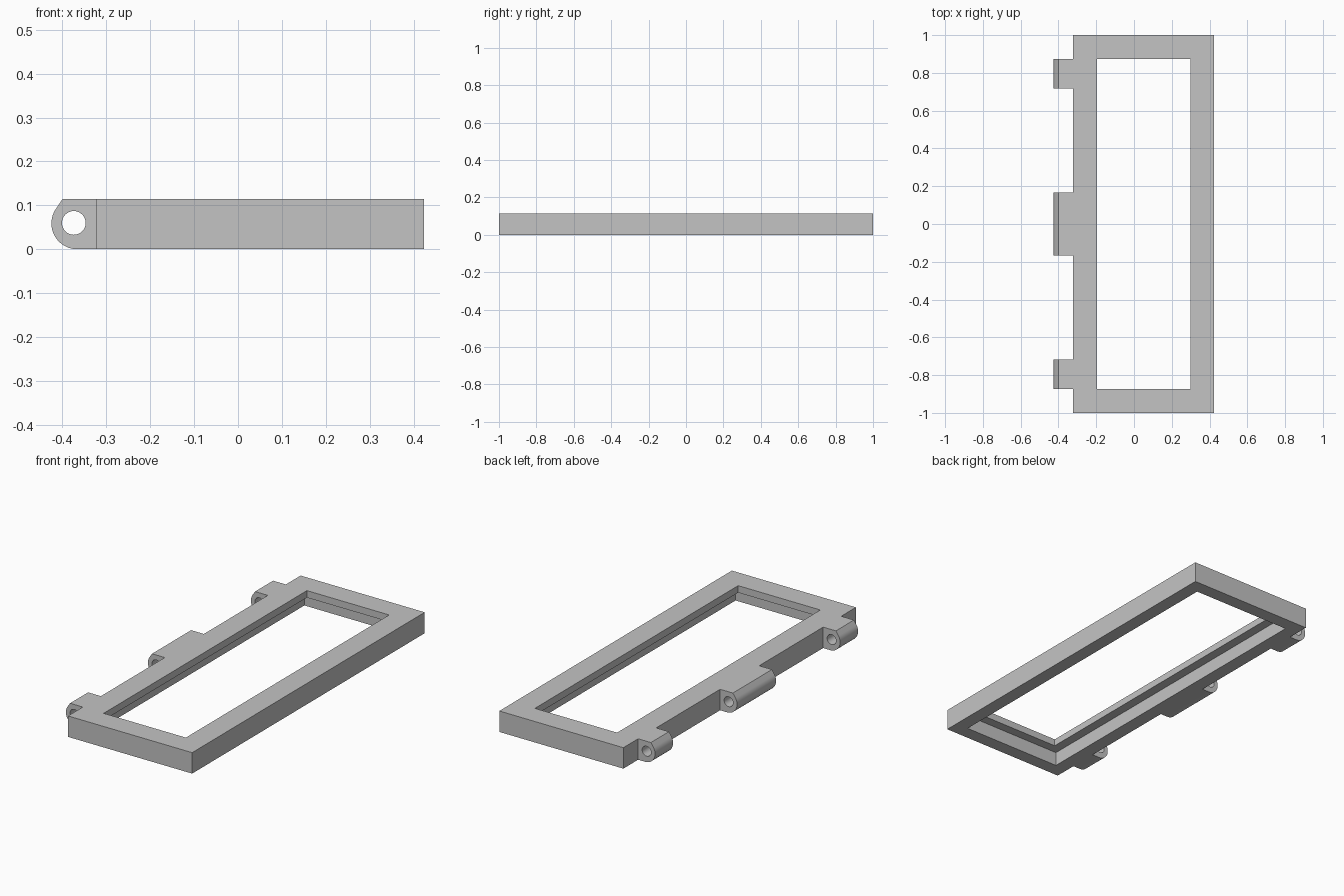
import bpy, bmesh
from math import radians, cos, sin, pi

old = bpy.data.objects.get("Cube")
if old:
    bpy.data.objects.remove(old, do_unlink=True)

grey = bpy.data.materials.new("plain grey")
grey.use_nodes = True
grey.diffuse_color = (0.55, 0.55, 0.55, 1)
grey.node_tree.nodes["Principled BSDF"].inputs["Base Color"].default_value = grey.diffuse_color

HEIGHT = 0.114
LEFT, RIGHT, HALF_LENGTH = -0.323, 0.424, 1.0


def finish(bm, name, smooth=False):
    bmesh.ops.recalc_face_normals(bm, faces=bm.faces[:])
    mesh = bpy.data.meshes.new(name)
    bm.to_mesh(mesh)
    bm.free()
    mesh.materials.append(grey)
    obj = bpy.data.objects.new(name, mesh)
    bpy.context.collection.objects.link(obj)
    if smooth:
        bpy.ops.object.select_all(action='DESELECT')
        obj.select_set(True)
        bpy.context.view_layer.objects.active = obj
        bpy.ops.object.shade_smooth_by_angle(angle=radians(30))
    return obj


def build_frame():
    # Rectangular frame with a lip at the top and a rebate cut from below
    bm = bmesh.new()
    lip, rebate, lip_z = 0.126, 0.075, 0.076
    section = [(0, 0), (0, HEIGHT), (lip, HEIGHT), (lip, lip_z), (rebate, lip_z), (rebate, 0)]
    rings = []
    for inset, z in section:
        x0, x1, y = LEFT + inset, RIGHT - inset, HALF_LENGTH - inset
        rings.append([bm.verts.new((px, py, z))
                      for px, py in ((x0, -y), (x1, -y), (x1, y), (x0, y))])
    for i, ring in enumerate(rings):
        above = rings[(i + 1) % len(rings)]
        for k in range(4):
            n = (k + 1) % 4
            bm.faces.new((ring[k], ring[n], above[n], above[k]))
    return finish(bm, "frame")


def arc(cx, cz, radius, start, end, steps):
    return [(cx + radius * cos(start + (end - start) * i / steps),
             cz + radius * sin(start + (end - start) * i / steps)) for i in range(steps + 1)]


def build_knuckle(name, y0, y1):
    # Rounded hinge block with a pin hole, extruded along y
    bm = bmesh.new()
    outer = [(LEFT, 0)] + arc(-0.366, 0.059, 0.059, -pi / 2, -pi * 1.18, 20)
    outer += [(-0.40, HEIGHT), (LEFT, HEIGHT)]
    hole = arc(-0.374, 0.06, 0.027, 0, 2 * pi, 32)[:-1]
    edges = []
    for loop in (outer, hole):
        verts = [bm.verts.new((x, y0, z)) for x, z in loop]
        edges += [bm.edges.new((v, verts[(i + 1) % len(verts)])) for i, v in enumerate(verts)]
    bmesh.ops.triangle_fill(bm, edges=edges, use_beauty=True)
    result = bmesh.ops.extrude_face_region(bm, geom=bm.faces[:], use_keep_orig=True)
    moved = [g for g in result["geom"] if isinstance(g, bmesh.types.BMVert)]
    bmesh.ops.translate(bm, verts=moved, vec=(0, y1 - y0, 0))
    return finish(bm, name, smooth=True)


build_frame()
for name, y0, y1 in (("front_hinge_knuckle", -0.873, -0.718),
                     ("middle_hinge_knuckle", -0.168, 0.168),
                     ("back_hinge_knuckle", 0.718, 0.873)):
    build_knuckle(name, y0, y1)
